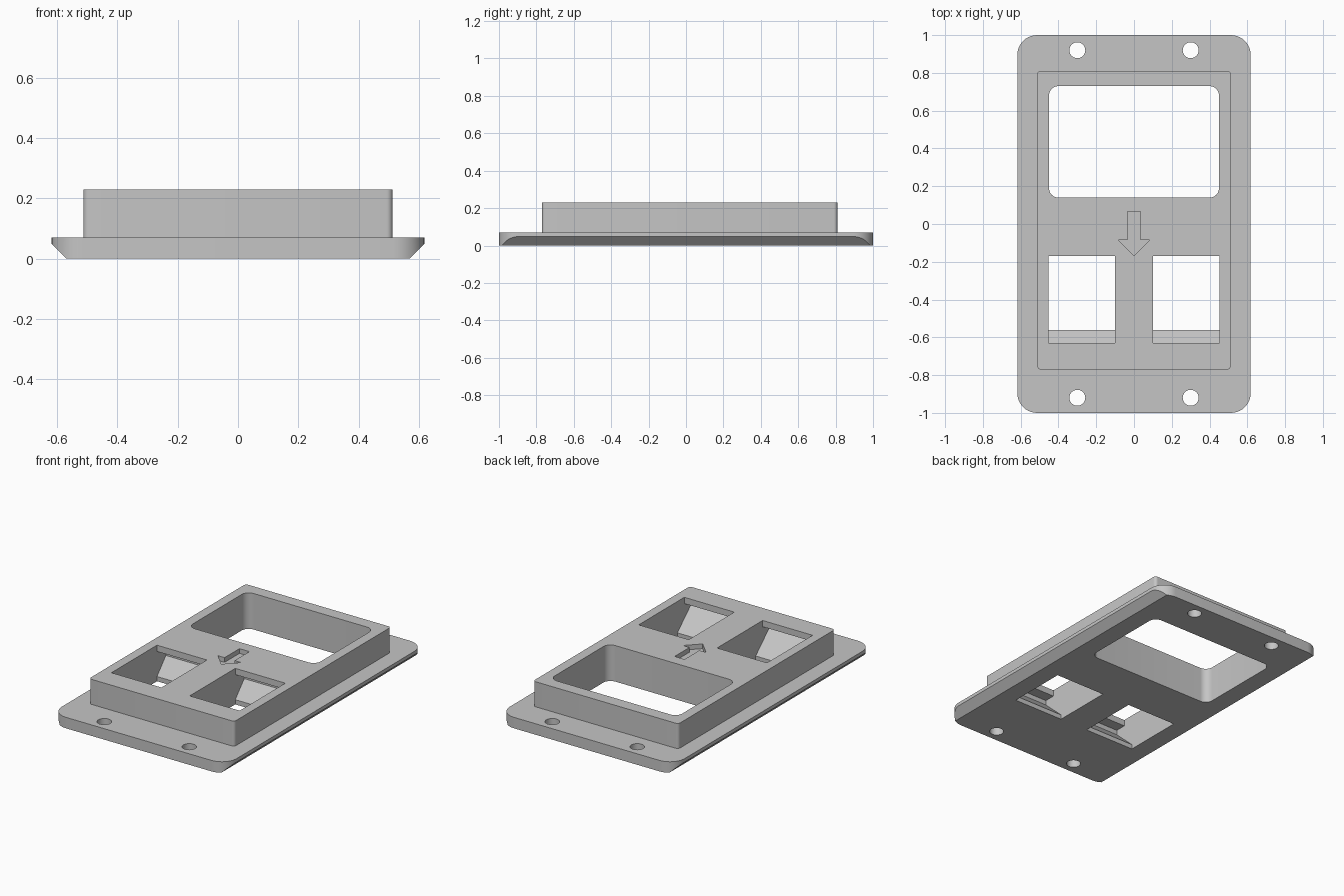
import bpy
import bmesh
import math
from mathutils import Matrix

default = bpy.data.objects.get("Cube")
if default:
    bpy.data.objects.remove(default, do_unlink=True)

grey = bpy.data.materials.new("mid_grey")
grey.use_nodes = True
colour = (0.56, 0.56, 0.56, 1)
grey.diffuse_color = colour
grey.node_tree.nodes["Principled BSDF"].inputs["Base Color"].default_value = colour


def rounded_rect(x0, x1, y0, y1, r, steps=10):
    """Outline of a rectangle with rounded corners, anticlockwise."""
    corners = [(x1 - r, y1 - r), (x0 + r, y1 - r), (x0 + r, y0 + r), (x1 - r, y0 + r)]
    points = []
    for quarter, (cx, cy) in enumerate(corners):
        for i in range(steps + 1):
            a = math.pi / 2 * (quarter + i / steps)
            points.append((cx + r * math.cos(a), cy + r * math.sin(a)))
    return points


def circle(cx, cy, r, sides=40):
    angles = [2 * math.pi * i / sides for i in range(sides)]
    return [(cx + r * math.cos(a), cy + r * math.sin(a)) for a in angles]


def prism(name, outline, low, high, axis="Z"):
    """Extrude an outline along z, x (outline in y, z) or y (outline in x, z)."""
    bm = bmesh.new()
    face = bm.faces.new([bm.verts.new((u, v, low)) for u, v in outline])
    new = bmesh.ops.extrude_face_region(bm, geom=[face])["geom"]
    bmesh.ops.translate(bm, vec=(0, 0, high - low),
                        verts=[g for g in new if isinstance(g, bmesh.types.BMVert)])
    order = {"Z": ((1, 0, 0), (0, 1, 0), (0, 0, 1)),
             "X": ((0, 0, 1), (1, 0, 0), (0, 1, 0)),
             "Y": ((1, 0, 0), (0, 0, 1), (0, 1, 0))}[axis]
    bm.transform(Matrix(order).to_4x4())
    bmesh.ops.recalc_face_normals(bm, faces=bm.faces)
    mesh = bpy.data.meshes.new(name)
    bm.to_mesh(mesh)
    bm.free()
    mesh.materials.append(grey)
    obj = bpy.data.objects.new(name, mesh)
    bpy.context.collection.objects.link(obj)
    return obj


def combine(target, tool, operation):
    """Apply a boolean to the target and remove the tool."""
    tool.hide_render = True
    mod = target.modifiers.new("cut", "BOOLEAN")
    mod.operation = operation
    mod.solver = "EXACT"
    mod.object = tool
    bpy.context.view_layer.objects.active = target
    bpy.ops.object.modifier_apply(modifier=mod.name)
    bpy.data.objects.remove(tool, do_unlink=True)


# Flange plate with a raised block on top
panel = prism("mounting_panel", rounded_rect(-0.618, 0.618, -1, 1, 0.105), 0, 0.07)
block = prism("raised_block", rounded_rect(-0.513, 0.513, -0.77, 0.81, 0.02, 6), 0.03, 0.23)
combine(panel, block, "UNION")

# Large display window
window = prism("window_cutter", rounded_rect(-0.45, 0.45, 0.14, 0.73, 0.05), -0.1, 0.4)
combine(panel, window, "DIFFERENCE")

# Socket cut-out: straight mouth, sloped recesses, lips at the top
socket_profile = [(-0.56, -0.1), (-0.17, -0.1), (-0.17, 0.03), (-0.08, 0.13),
                  (-0.08, 0.19), (-0.17, 0.19), (-0.17, 0.4), (-0.63, 0.4),
                  (-0.63, 0.19), (-0.7, 0.19), (-0.7, 0.16), (-0.56, 0.03)]

for side in (-1, 1):
    # Bevel under each long edge
    bevel = [(side * 0.55, -0.02), (side * 0.66, 0.09), (side * 0.66, -0.02)]
    combine(panel, prism("bevel_cutter", bevel, -1.2, 1.2, "Y"), "DIFFERENCE")
    low, high = sorted((side * 0.1, side * 0.453))
    combine(panel, prism("socket_cutter", socket_profile, low, high, "X"), "DIFFERENCE")
    # Screw holes
    for y in (-0.92, 0.92):
        hole = prism("hole_cutter", circle(side * 0.3, y, 0.042), -0.1, 0.2)
        combine(panel, hole, "DIFFERENCE")

# Engraved direction arrow
arrow = [(-0.035, 0.065), (-0.035, -0.085), (-0.082, -0.085), (0, -0.168),
         (0.082, -0.085), (0.035, -0.085), (0.035, 0.065)]
combine(panel, prism("arrow_cutter", arrow, 0.2, 0.3), "DIFFERENCE")

# Smooth the rounded corners and hole walls, keep edges sharp
bpy.ops.object.select_all(action="DESELECT")
panel.select_set(True)
bpy.context.view_layer.objects.active = panel
bpy.ops.object.shade_smooth_by_angle(angle=math.radians(25))
